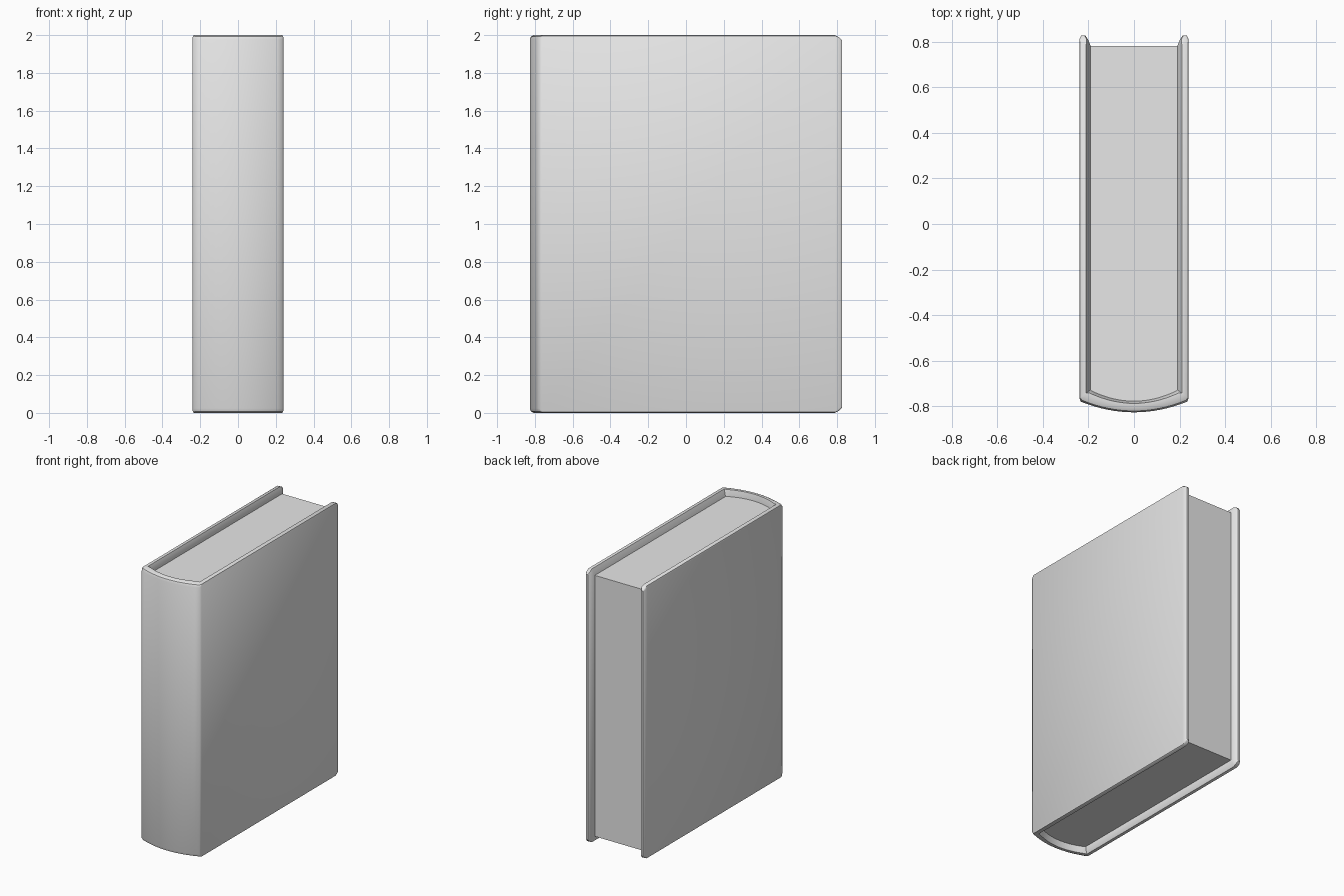
import bpy
import bmesh

old = bpy.data.objects.get("Cube")
if old:
    bpy.data.objects.remove(old, do_unlink=True)

HEIGHT = 2.0
ARC_STEPS = 16

grey = bpy.data.materials.new("light grey")
grey.use_nodes = True
grey.diffuse_color = (0.8, 0.8, 0.8, 1)
grey.node_tree.nodes["Principled BSDF"].inputs["Base Color"].default_value = (0.8, 0.8, 0.8, 1)


def finish(name, bm):
    """Turn a bmesh into a shaded object."""
    bmesh.ops.recalc_face_normals(bm, faces=bm.faces)
    mesh = bpy.data.meshes.new(name)
    bm.to_mesh(mesh)
    bm.free()
    obj = bpy.data.objects.new(name, mesh)
    bpy.context.collection.objects.link(obj)
    mesh.materials.append(grey)
    bpy.ops.object.select_all(action="DESELECT")
    obj.select_set(True)
    bpy.context.view_layer.objects.active = obj
    bpy.ops.object.shade_smooth_by_angle(angle=0.6)


def arc(half_width, y_side, y_mid):
    """Bowed line across the spine, from -x to +x."""
    pts = []
    for i in range(ARC_STEPS + 1):
        t = 2 * i / ARC_STEPS - 1
        pts.append((half_width * t, y_mid + (y_side - y_mid) * t * t))
    return pts


def section(outer, inner, chamfer, rim, z_out, z_top, z_in):
    """Cover cross-section: rounded outer edge, flat rim, sloped inner lip."""
    mid_z = z_top + (z_out - z_top) * 0.3
    half = [(0, z_out), (chamfer * 0.3, mid_z), (chamfer, z_top), (rim, z_top), (1, z_in)]
    prof = [(f, HEIGHT - z) for f, z in half] + [(f, z) for f, z in reversed(half)]
    return [(outer[0] + (inner[0] - outer[0]) * f,
             outer[1] + (inner[1] - outer[1]) * f, z) for f, z in prof]


# Cover: one board listed from tip to spine, the bowed spine, the mirrored board
board = [
    section((0.232, 0.827), (0.213, 0.827), 0.2, 0.8, 0.036, 0.03, 0.036),
    section((0.24, 0.812), (0.203, 0.812), 0.25, 0.85, 0.025, 0.012, 0.03),
    section((0.24, 0.79), (0.19, 0.782), 0.18, 0.6, 0.012, 0, 0.045),
    section((0.24, -0.764), (0.19, -0.728), 0.18, 0.6, 0.012, 0, 0.045),
]
spine = [section(o, i, 0.42, 0.8, 0.024, 0, 0.045)
         for o, i in zip(arc(0.234, -0.78, -0.827), arc(0.188, -0.732, -0.778))]
mirrored = [[(-x, y, z) for x, y, z in ring] for ring in board]
rings = mirrored + spine + board[::-1]

bm = bmesh.new()
loops = [[bm.verts.new(p) for p in ring] for ring in rings]
for a, b in zip(loops, loops[1:]):
    n = len(a)
    for k in range(n):
        bm.faces.new((a[k], a[(k + 1) % n], b[(k + 1) % n], b[k]))
bm.faces.new(loops[0])
bm.faces.new(loops[-1])
finish("cover", bm)

# Page block, fitted inside the cover
bm = bmesh.new()
outline = [(-0.191, 0.782)] + arc(0.191, -0.732, -0.779) + [(0.191, 0.782)]
base = bm.faces.new([bm.verts.new((x, y, 0.045)) for x, y in outline])
top = bmesh.ops.extrude_face_region(bm, geom=[base], use_keep_orig=True)
for v in top["geom"]:
    if isinstance(v, bmesh.types.BMVert):
        v.co.z = HEIGHT - 0.045
finish("pages", bm)
